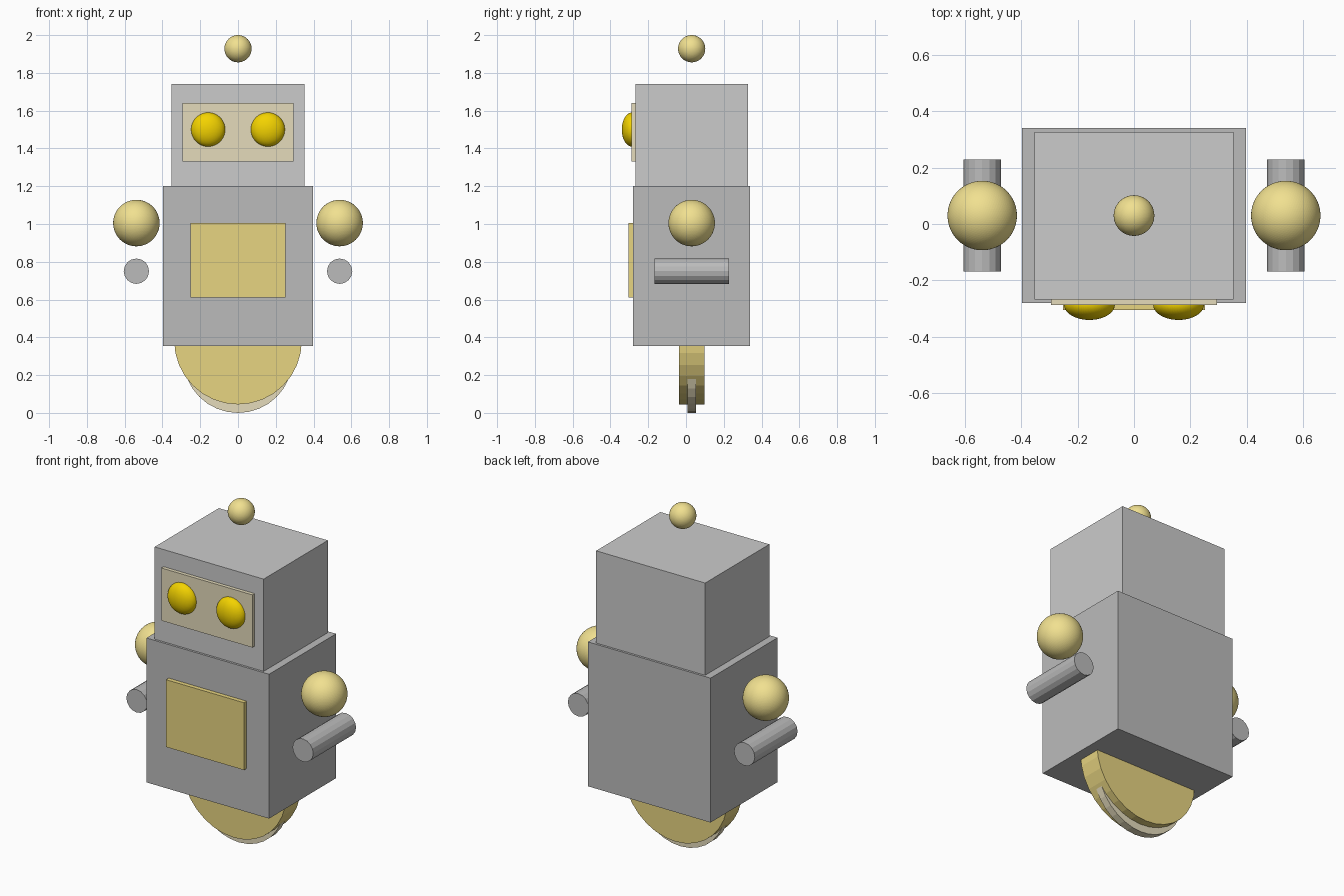
import bpy, math

if "Cube" in bpy.data.objects:
    bpy.data.objects.remove(bpy.data.objects["Cube"])

YC = 0.03  # depth centre of the body


def material(name, r, g, b):
    m = bpy.data.materials.new(name)
    m.diffuse_color = (r, g, b, 1)
    m.use_nodes = True
    m.node_tree.nodes["Principled BSDF"].inputs["Base Color"].default_value = m.diffuse_color
    return m


DARK = material("dark_grey", 0.50, 0.50, 0.50)
LIGHT = material("light_grey", 0.76, 0.77, 0.78)
GOLD = material("gold", 0.80, 0.66, 0.22)
PALE = material("pale_gold", 0.78, 0.71, 0.50)
KNOB = material("knob_gold", 0.88, 0.75, 0.28)
YELLOW = material("yellow", 0.90, 0.65, 0.0)


def finish(name, mat):
    ob = bpy.context.object
    ob.name = name
    ob.data.materials.append(mat)
    return ob


def box(name, x, y0, y1, z0, z1, mat):
    bpy.ops.mesh.primitive_cube_add(size=1, location=(0, (y0 + y1) / 2, (z0 + z1) / 2))
    bpy.context.object.scale = (2 * x, y1 - y0, z1 - z0)
    return finish(name, mat)


def rod(name, x, z, r, y0, y1, sides, mat):
    bpy.ops.mesh.primitive_cylinder_add(vertices=sides, radius=r, depth=y1 - y0,
                                        location=(x, (y0 + y1) / 2, z),
                                        rotation=(math.pi / 2, 0, 0))
    return finish(name, mat)


def ball(name, x, y, z, r, mat, depth=1.0):
    bpy.ops.mesh.primitive_ico_sphere_add(subdivisions=5, radius=r, location=(x, y, z))
    bpy.context.object.scale.y = depth
    return finish(name, mat)


# Body and head
box("body", 0.397, YC - 0.31, YC + 0.31, 0.355, 1.2, DARK)
box("head", 0.353, YC - 0.297, YC + 0.297, 1.2, 1.74, LIGHT)

# Front panels
box("face_panel", 0.295, -0.288, -0.255, 1.332, 1.64, PALE)
box("chest_panel", 0.252, -0.305, -0.27, 0.61, 1.004, GOLD)

# Antenna ball
ball("antenna_ball", 0, YC, 1.928, 0.072, KNOB)

# Eyes, shoulders and arms
for side, s in (("left", 1), ("right", -1)):
    ball(side + "_eye", s * 0.158, -0.286, 1.5, 0.09, YELLOW, 0.6)
    ball(side + "_shoulder", s * 0.538, YC, 1.005, 0.123, KNOB)
    rod(side + "_arm", s * 0.538, 0.75, 0.067, YC - 0.198, YC + 0.198, 16, DARK)

# Wheel with a thin tread showing below it
rod("wheel", 0, 0.383, 0.338, YC - 0.068, YC + 0.068, 32, GOLD)
rod("wheel_tread", 0, 0.29, 0.29, YC - 0.022, YC + 0.022, 32, PALE)
